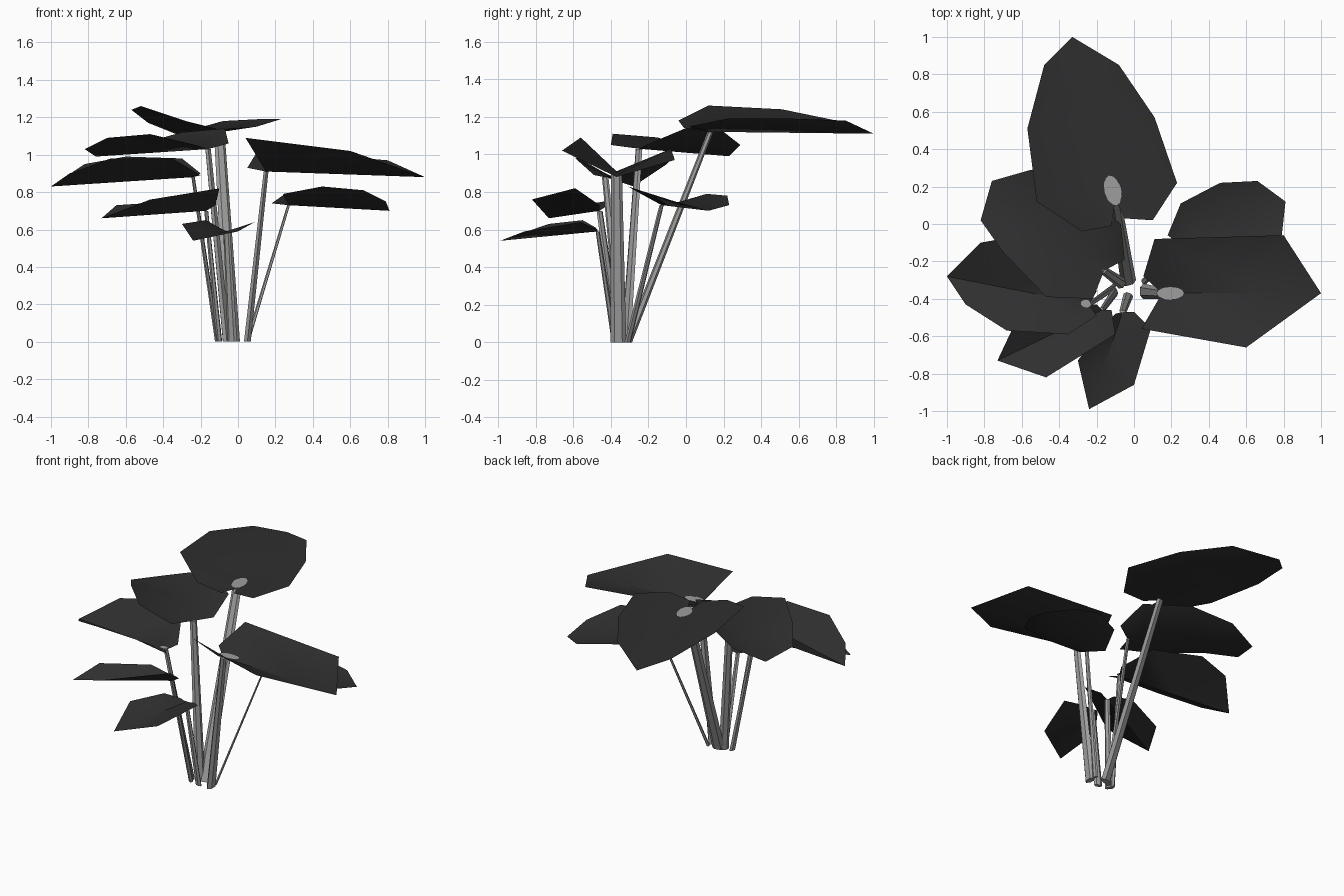
import bpy
import bmesh
import math
from mathutils import Vector

default_cube = bpy.data.objects.get("Cube")
if default_cube:
    bpy.data.objects.remove(default_cube, do_unlink=True)


def make_material(name, value):
    material = bpy.data.materials.new(name)
    colour = (value, value, value, 1)
    material.use_nodes = True
    material.diffuse_color = colour
    material.node_tree.nodes["Principled BSDF"].inputs["Base Color"].default_value = colour
    return material


leaf_material = make_material("dark leaf grey", .028)
stem_material = make_material("light stem grey", .34)


def finish(bm, name, material, angle):
    mesh = bpy.data.meshes.new(name)
    bm.to_mesh(mesh)
    bm.free()
    mesh.materials.append(material)
    obj = bpy.data.objects.new(name, mesh)
    bpy.context.collection.objects.link(obj)
    bpy.ops.object.select_all(action="DESELECT")
    obj.select_set(True)
    bpy.context.view_layer.objects.active = obj
    bpy.ops.object.shade_smooth_by_angle(angle=math.radians(angle))
    return obj


def blade(name, base, tip, left, right):
    """Folded leaf: two edge outlines joined to a straight midrib."""
    bm = bmesh.new()
    base, tip = Vector(base), Vector(tip)
    rib = tip - base
    start, end = bm.verts.new(base), bm.verts.new(tip)
    middle = []
    for a, b in zip(left, right):
        centre = (Vector(a) + Vector(b)) / 2
        t = (centre - base).dot(rib) / rib.length_squared
        middle.append(start if t < .06 else bm.verts.new(base + rib * min(t, .95)))
    middle.append(end)
    for side, flipped in ((left, False), (right, True)):
        edge = [bm.verts.new(p) for p in side] + [end]
        loops = [[start, edge[0], middle[0]]]
        for i in range(len(side)):
            loops.append([middle[i], edge[i], edge[i + 1], middle[i + 1]])
        for loop in loops:
            corners = list(dict.fromkeys(loop))
            if len(corners) > 2:
                bm.faces.new(corners[::-1] if flipped else corners)
    bmesh.ops.triangulate(bm, faces=[f for f in bm.faces if len(f.verts) > 3])
    bmesh.ops.recalc_face_normals(bm, faces=bm.faces[:])
    if sum(f.normal.z for f in bm.faces) < 0:
        bmesh.ops.reverse_faces(bm, faces=bm.faces[:])
    finish(bm, name, leaf_material, 40)


def stalk(name, foot, top, rib, width):
    """Flattened, tapering six-sided stem, wide across the leaf direction."""
    bm = bmesh.new()
    along = Vector((rib.x, rib.y, 0)).normalized()
    across = Vector((-along.y, along.x, 0))
    rings = []
    for centre, half in ((Vector((*foot, 0)), width), (Vector(top), width * .7)):
        ring = []
        for i in range(6):
            a = math.tau * i / 6
            ring.append(bm.verts.new(centre + across * half * math.cos(a)
                                     + along * half * .5 * math.sin(a)))
        rings.append(ring)
    bm.faces.new(rings[0][::-1])
    bm.faces.new(rings[1])
    for i in range(6):
        j = (i + 1) % 6
        bm.faces.new((rings[0][i], rings[0][j], rings[1][j], rings[1][i]))
    finish(bm, name, stem_material, 30)


def stem_scar(name, base, rib, length, width, height):
    """Thin oval where the stem shows through the fold of the leaf."""
    bm = bmesh.new()
    along = Vector((rib.x, rib.y, 0)).normalized()
    across = Vector((-along.y, along.x, 0))
    centre = Vector(base) + along * length * .6 + Vector((0, 0, height))
    ring = []
    for i in range(12):
        a = math.tau * i / 12
        ring.append(bm.verts.new(centre + along * length * math.cos(a)
                                 + across * width * math.sin(a)))
    bm.faces.new(ring)
    finish(bm, name, stem_material, 30)


def leaf(name, foot, width, base, tip, left, right, scar=None):
    rib = Vector(tip) - Vector(base)
    blade(name + "_leaf", base, tip, left, right)
    stalk(name + "_stem", foot, base, rib, width)
    if scar:
        stem_scar(name + "_stem_scar", base, rib, *scar)


# Tall leaf at the back
leaf("tall_back", (-.03, -.31), .042, (-.1, .13, 1.12), (-.33, 1, 1.11),
     [(-.12, -.01, 1.14), (-.28, -.04, 1.18), (-.52, .12, 1.26),
      (-.57, .51, 1.24), (-.48, .85, 1.17)],
     [(-.05, .03, 1.14), (.1, .02, 1.15), (.23, .22, 1.19),
      (.11, .57, 1.19), (-.08, .85, 1.18)],
     scar=(.085, .045, .017))

# Three leaves fanned down the right side
leaf("upper_right", (-.06, -.32), .032, (-.16, -.25, 1.03), (-.76, .23, .99),
     [(-.22, -.4, 1.05), (-.47, -.39, 1.11), (-.7, -.15, 1.09), (-.82, .02, 1.03)],
     [(-.05, -.19, 1.06), (-.07, 0, 1.14), (-.3, .2, 1.12), (-.55, .29, 1.05)])

leaf("middle_right", (-.11, -.34), .025, (-.24, -.43, .88), (-1, -.28, .83),
     [(-.2, -.49, .89), (-.35, -.59, .98), (-.68, -.57, .98), (-.9, -.43, .9)],
     [(-.2, -.36, .9), (-.3, -.18, .98), (-.6, -.06, .99), (-.82, -.1, .95)],
     scar=(.03, .022, .012))

leaf("lower_right", (-.1, -.36), .025, (-.17, -.46, .7), (-.73, -.73, .66),
     [(-.12, -.46, .73), (-.1, -.59, .82), (-.47, -.82, .76)],
     [(-.2, -.43, .72), (-.35, -.43, .75), (-.65, -.56, .73)])

# Small low leaf at the front
leaf("low_front", (-.03, -.38), .027, (-.06, -.47, .59), (-.24, -.99, .54),
     [(0, -.47, .6), (.09, -.56, .64), (0, -.86, .59)],
     [(-.1, -.48, .61), (-.17, -.55, .65), (-.3, -.73, .63)])

# Broad leaf and smaller leaf below it on the left side
leaf("broad_left", (.05, -.36), .042, (.15, -.37, .91), (1, -.37, .88),
     [(.14, -.41, .93), (.04, -.56, 1.09), (.6, -.66, 1.02)],
     [(.05, -.28, .93), (.11, -.08, 1.03), (.8, -.06, .97)],
     scar=(.075, .036, .022))

leaf("small_left", (.05, -.31), .018, (.27, -.13, .73), (.81, .12, .7),
     [(.24, -.24, .79), (.45, -.31, .83), (.67, -.25, .81), (.79, -.06, .75)],
     [(.18, -.06, .74), (.25, .11, .79), (.46, .22, .78), (.66, .23, .73)])
